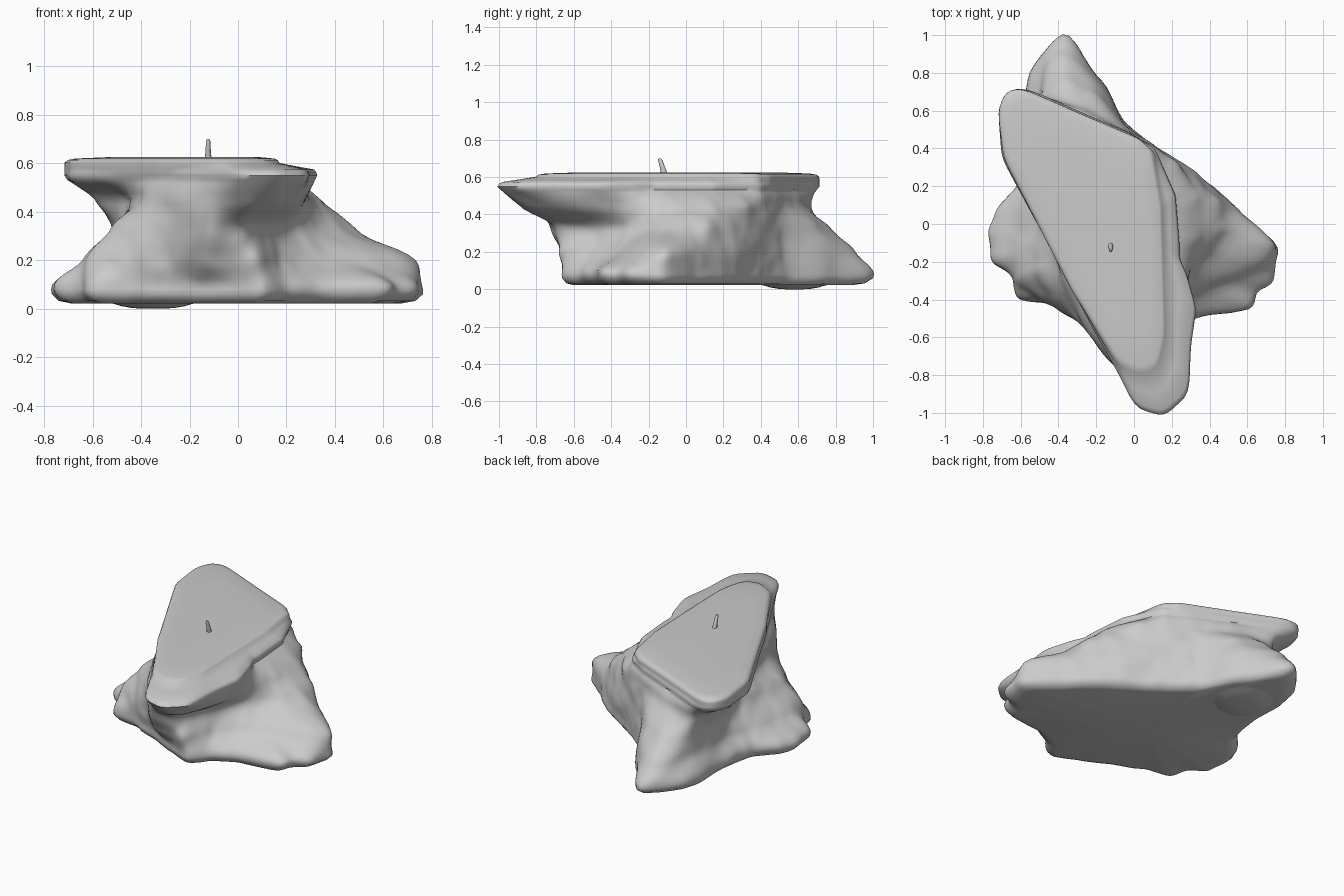
import bpy, bmesh, math
from mathutils import Vector, noise

if "Cube" in bpy.data.objects:
    bpy.data.objects.remove(bpy.data.objects["Cube"])

CENTRE = Vector((-0.1, -0.05))
RAYS = 220

# Contour outlines, counter-clockwise from the right
FOOT = [(.78,-.12),(.7,-.05),(.62,.02),(.52,.12),(.35,.25),(.1,.42),(-.06,.55),(-.15,.75),(-.28,.89),
        (-.33,1.05),(-.44,.97),(-.56,.82),(-.59,.68),(-.57,.5),(-.62,.2),(-.74,.07),(-.77,-.04),(-.77,-.2),
        (-.65,-.28),(-.62,-.4),(-.45,-.43),(-.28,-.51),(-.1,-.59),(.1,-.68),(.2,-.57),(.35,-.49),
        (.64,-.46),(.66,-.35),(.74,-.33)]
LOW = [(.76,-.11),(.6,.03),(.35,.25),(.1,.42),(-.05,.52),(-.14,.7),(-.28,.86),(-.36,.92),(-.46,.86),
       (-.52,.65),(-.52,.3),(-.6,.05),(-.65,-.15),(-.62,-.3),(-.5,-.4),(-.28,-.53),(-.14,-.66),
       (.08,-.68),(.17,-.5),(.3,-.38),(.55,-.28),(.69,-.21)]
WAIST = [(.5,-.03),(.46,.12),(.33,.25),(.1,.42),(-.05,.52),(-.18,.68),(-.36,.79),(-.5,.7),(-.52,.42),
         (-.48,.15),(-.52,-.1),(-.52,-.25),(-.42,-.4),(-.27,-.55),(-.12,-.73),(.03,-.71),(.15,-.48),
         (.28,-.28),(.42,-.14)]
NECK = [(.34,-.08),(.33,.14),(.23,.33),(.1,.42),(-.05,.5),(-.28,.62),(-.5,.68),(-.58,.57),(-.59,.35),
        (-.45,.1),(-.42,-.15),(-.38,-.3),(-.25,-.57),(-.1,-.76),(.05,-.9),(.17,-.88),(.27,-.6),
        (.28,-.4),(.29,-.25)]
LEDGE = [(.24,-.1),(.22,.15),(.11,.4),(-.02,.48),(-.3,.6),(-.55,.71),(-.65,.72),(-.72,.62),(-.7,.35),
         (-.55,.07),(-.4,-.2),(-.22,-.55),(-.06,-.83),(0,-.97),(.16,-1.02),(.29,-.9),(.3,-.65),
         (.33,-.45),(.28,-.27),(.24,-.18)]
PLATE = [(.16,-.2),(.15,.1),(.1,.38),(.03,.45),(-.3,.59),(-.6,.72),(-.68,.7),(-.72,.6),(-.69,.35),
         (-.51,0),(-.33,-.35),(-.08,-.75),(.03,-.81),(.13,-.78),(.17,-.6)]


def radii(outline):
    """Distance from the centre to the outline along each ray."""
    pts = [Vector(p) - CENTRE for p in outline]
    result = []
    for i in range(RAYS):
        a = 2 * math.pi * i / RAYS
        d = Vector((math.cos(a), math.sin(a)))
        best = 0.0
        for p, q in zip(pts, pts[1:] + pts[:1]):
            e = q - p
            den = d.cross(e)
            if abs(den) > 1e-9:
                t, s = p.cross(e) / den, p.cross(d) / den
                if t > 0 and -1e-6 <= s <= 1 + 1e-6:
                    best = max(best, t)
        result.append(best)
    for _ in range(2):
        result = [(result[i - 1] + 2 * result[i] + result[(i + 1) % RAYS]) / 4 for i in range(RAYS)]
    return result


def finish(name, bm, angle):
    bmesh.ops.recalc_face_normals(bm, faces=bm.faces)
    mesh = bpy.data.meshes.new(name)
    bm.to_mesh(mesh)
    bm.free()
    ob = bpy.data.objects.new(name, mesh)
    bpy.context.collection.objects.link(ob)
    bpy.ops.object.select_all(action='DESELECT')
    ob.select_set(True)
    bpy.context.view_layer.objects.active = ob
    bpy.ops.object.shade_smooth_by_angle(angle=math.radians(angle))
    return ob


def loft(bm, rings):
    loops = [[bm.verts.new(p) for p in ring] for ring in rings]
    n = len(rings[0])
    for a, b in zip(loops, loops[1:]):
        for i in range(n):
            bm.faces.new((a[i], a[(i + 1) % n], b[(i + 1) % n], b[i]))
    for loop in (loops[0], loops[-1]):
        tip = bm.verts.new(sum((v.co for v in loop), Vector()) / n)
        for i in range(n):
            bm.faces.new((loop[i], loop[(i + 1) % n], tip))


def ring_at(z, rs, rough=0.0):
    """Closed ring of points; rough pushes the rock face in and out."""
    ring = []
    for i, r in enumerate(rs):
        d = Vector((math.cos(2 * math.pi * i / RAYS), math.sin(2 * math.pi * i / RAYS)))
        p = (CENTRE + d * r).to_3d()
        p.z = z
        r += rough * (.014 * noise.noise(p * 5) + .007 * noise.noise(p * 12))
        ring.append(Vector((CENTRE.x + d.x * r, CENTRE.y + d.y * r, z)))
    return ring


# Rock body: contours lofted upwards, the plate edge never stepping behind the ledge
foot, low, waist, neck, plate = (radii(o) for o in (FOOT, LOW, WAIST, NECK, PLATE))
ledge = [max(a, b) for a, b in zip(radii(LEDGE), plate)]
under = [n + .55 * (l - n) for n, l in zip(neck, ledge)]
mid = [p + .45 * max(0, l - p) for p, l in zip(plate, ledge)]
levels = [(.022, foot, .88), (.032, foot, .945), (.06, foot, .985), (.10, foot, .985), (.20, low, 1),
          (.33, waist, 1), (.45, neck, 1), (.50, under, 1), (.53, ledge, .98), (.55, ledge, 1),
          (.564, ledge, .99), (.574, ledge, .97), (.588, mid, .995), (.602, plate, 1.0),
          (.613, plate, .98), (.619, plate, .93), (.625, plate, .7)]
# keep the rim full on the overhangs where ledge and plate coincide
profile = []
for z, rs, k in levels:
    if .555 < z < .60:
        rs = [max(r * k, p * 1.001) for r, p in zip(rs, plate)]
        k = 1
    profile.append((z, [r * k for r in rs]))
rings = []
for k in range(len(profile) - 1):
    z0, r0 = profile[k]
    z1, r1 = profile[k + 1]
    zp, rp = profile[max(k - 1, 0)]
    zn, rn = profile[min(k + 2, len(profile) - 1)]
    h = z1 - z0
    steps = max(1, round(h / .02))
    for s in range(steps):
        t = s / steps
        rs = []
        for i in range(RAYS):
            # damped cubic blend between contours
            m0 = (r1[i] - rp[i]) / (z1 - zp) * h * .6
            m1 = (rn[i] - r0[i]) / (zn - z0) * h * .6
            rs.append((2*t**3 - 3*t*t + 1) * r0[i] + (t**3 - 2*t*t + t) * m0
                      + (3*t*t - 2*t**3) * r1[i] + (t**3 - t*t) * m1)
        z = z0 + h * t
        rings.append(ring_at(z, rs, max(0, min(1, (.54 - z) / .1))))
rings.append(ring_at(*profile[-1]))
bm = bmesh.new()
loft(bm, rings)
finish("rock_body", bm, 60)


def circle(c, rx, ry, n=16):
    return [Vector((c[0] + rx * math.cos(2 * math.pi * i / n),
                    c[1] + ry * math.sin(2 * math.pi * i / n), c[2])) for i in range(n)]


# Shallow bulge under the back foot
bm = bmesh.new()
loft(bm, [circle((-.35, .58, z), r, r, 24) for z, r in
          ((0, .05), (.003, .09), (.010, .13), (.019, .16), (.026, .19))])
finish("underside_bulge", bm, 60)

# Small leaning peg on the flat top
bm = bmesh.new()
loft(bm, [circle((-.123, y, z), r, r * 1.3) for y, z, r in
          ((-.115, .615, .014), (-.125, .65, .011), (-.138, .69, .009), (-.141, .70, .005))])
finish("top_peg", bm, 50)
